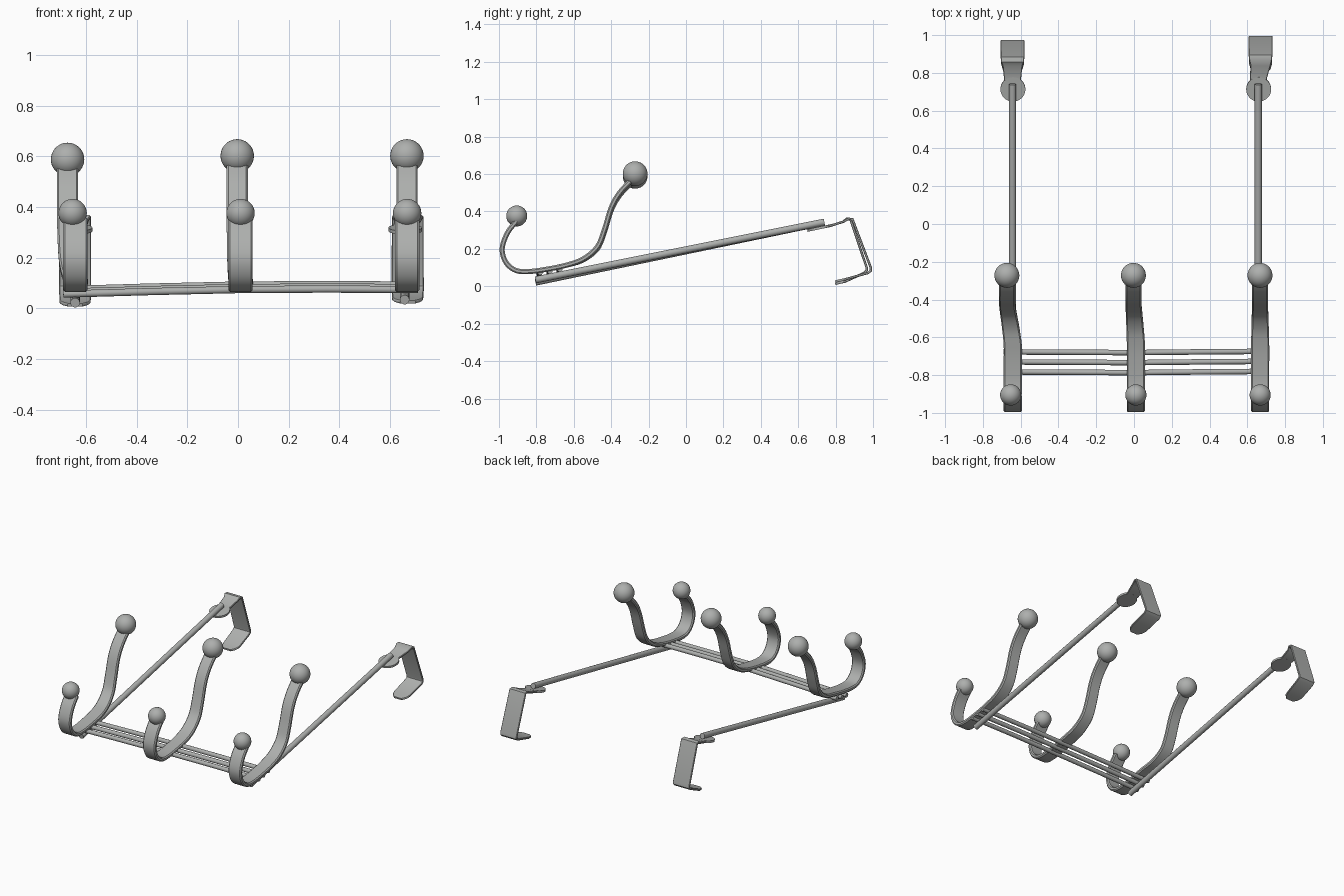
import bpy, bmesh, math
from mathutils import Vector

if "Cube" in bpy.data.objects:
    bpy.data.objects.remove(bpy.data.objects["Cube"], do_unlink=True)

metal = bpy.data.materials.new("satin_grey_metal")
metal.use_nodes = True
grey = (0.42, 0.43, 0.42, 1)
metal.diffuse_color = grey
metal.node_tree.nodes["Principled BSDF"].inputs["Base Color"].default_value = grey


def finish(name, bm):
    bmesh.ops.recalc_face_normals(bm, faces=bm.faces)
    mesh = bpy.data.meshes.new(name)
    bm.to_mesh(mesh)
    bm.free()
    obj = bpy.data.objects.new(name, mesh)
    bpy.context.collection.objects.link(obj)
    mesh.materials.append(metal)
    bpy.ops.object.select_all(action='DESELECT')
    obj.select_set(True)
    bpy.context.view_layer.objects.active = obj
    bpy.ops.object.shade_smooth_by_angle(angle=math.radians(40))
    return obj


def smooth_path(pts, steps=5):
    """Catmull-Rom interpolation through the control points."""
    p = [Vector(q) for q in pts]
    p = [2 * p[0] - p[1]] + p + [2 * p[-1] - p[-2]]
    out = []
    for a, b, c, d in zip(p, p[1:], p[2:], p[3:]):
        for i in range(steps):
            t = i / steps
            out.append(0.5 * (2 * b + (c - a) * t + (2 * a - 5 * b + 4 * c - d) * t * t
                              + (3 * b - a - 3 * c + d) * t ** 3))
    return out + [p[-2]]


def strip(name, pts, thick, bev):
    """Sweep a chamfered flat bar along (x, y, z, width) points bent in the yz plane."""
    bm = bmesh.new()
    rings = []
    for i, p in enumerate(pts):
        flat = lambda q: Vector((q[1], q[2]))
        d1 = (flat(p) - flat(pts[i - 1])).normalized() if i else None
        d2 = (flat(pts[i + 1]) - flat(p)).normalized() if i < len(pts) - 1 else None
        d1, d2 = d1 or d2, d2 or d1
        t = (d1 + d2).normalized()
        n = Vector((-t.y, t.x)) / max(t.dot(d1), 0.5)   # mitred normal
        w, h = p[3] / 2, thick / 2
        section = [(w, h - bev), (w - bev, h), (bev - w, h), (-w, h - bev),
                   (-w, bev - h), (bev - w, -h), (w - bev, -h), (w, bev - h)]
        rings.append([bm.verts.new((p[0] + u, p[1] + n.x * v, p[2] + n.y * v))
                      for u, v in section])
    for a, b in zip(rings, rings[1:]):
        for k in range(8):
            bm.faces.new((a[k], a[k - 1], b[k - 1], b[k]))
    bm.faces.new(rings[0])
    bm.faces.new(rings[-1])
    return finish(name, bm)


def ball(name, loc, r):
    bm = bmesh.new()
    bmesh.ops.create_uvsphere(bm, u_segments=32, v_segments=18, radius=r)
    bmesh.ops.translate(bm, verts=bm.verts, vec=loc)
    finish(name, bm)


def rod(name, pts, r, sides=14):
    """Round bar through points, with flat end caps."""
    bm = bmesh.new()
    axis = (Vector(pts[-1]) - Vector(pts[0])).normalized()
    rot = axis.to_track_quat('Z', 'Y')
    rings = [[bm.verts.new(Vector(p) + rot @ Vector((r * math.cos(a), r * math.sin(a), 0)))
              for a in (k * math.tau / sides for k in range(sides))] for p in pts]
    for a, b in zip(rings, rings[1:]):
        for k in range(sides):
            bm.faces.new((a[k], a[k - 1], b[k - 1], b[k]))
    bm.faces.new(rings[0])
    bm.faces.new(rings[-1])
    finish(name, bm)


# Double hooks: (y, z) centre line from the small knob to the large knob
hook_line = [(-.905, .35), (-.955, .285), (-.983, .20), (-.962, .127), (-.91, .085),
             (-.84, .079), (-.74, .092), (-.64, .113), (-.55, .146), (-.475, .21),
             (-.437, .30), (-.40, .42), (-.355, .50), (-.285, .575)]
# side: bottom x, small knob x, large knob x, large knob z
hooks = {"right": (-.642, -.653, -.673, .588),
         "middle": (.01, .01, -.003, .602),
         "left": (.668, .668, .667, .602)}
for side, (x, x_small, x_big, z_big) in hooks.items():
    path = []
    for y, z in hook_line:
        lean = min(max((y + .62) / .2, 0), 1)
        path.append((x + (x_big - x) * lean, y, z + (z_big - .602) * lean,
                     .096 - .012 * lean))
    strip(side + "_hook", smooth_path(path), .027, .007)
    ball(side + "_small_knob", (x_small, -.905, .376), .056)
    ball(side + "_large_knob", (x_big, -.272, z_big), .066)

# Three cross rods, gently bowed
for name, y, dz in (("front", -.783, 0), ("centre", -.73, .008), ("rear", -.677, .018)):
    rod(name + "_cross_rod",
        [(-.69, y, .056 + dz), (-.35, y - .002, .066 + dz), (0, y - .004, .074 + dz),
         (.35, y, .076 + dz), (.71, y + .003, .074 + dz)], .0145)

# Long arms and the folded door brackets at their ends
for side, x, shift, lift in (("right", -.643, -.022, -.008), ("left", .658, 0, .004)):
    rod(side + "_arm", [(x, -.805, .03 + lift), (x, .74, .343)], .019)
    cx = x + (.012 if side == "left" else 0)
    # round weld pad under the arm
    bm = bmesh.new()
    bmesh.ops.create_cone(bm, cap_ends=True, segments=32, radius1=.066, radius2=.066, depth=.014)
    pad = finish(side + "_weld_pad", bm)
    pad.location = (x + .002, .714, .312)
    pad.rotation_euler.x = math.radians(12)
    # bracket: top tongue, drop and returning lip
    strip(side + "_door_bracket",
          [(x, .71, .311, .085), (x, .77, .323, .09), (cx, .84, .345, .105),
           (cx, .87 + shift / 2, .361, .12), (cx, .89 + shift / 2, .358, .125),
           (cx, .988 + shift, .10, .127), (cx, .989 + shift, .085, .127),
           (cx, .975 + shift, .072, .127), (cx, .85, .033 + lift, .122),
           (cx, .82, .027 + lift, .105), (cx, .798, .021 + lift, .06)], .013, .003)
